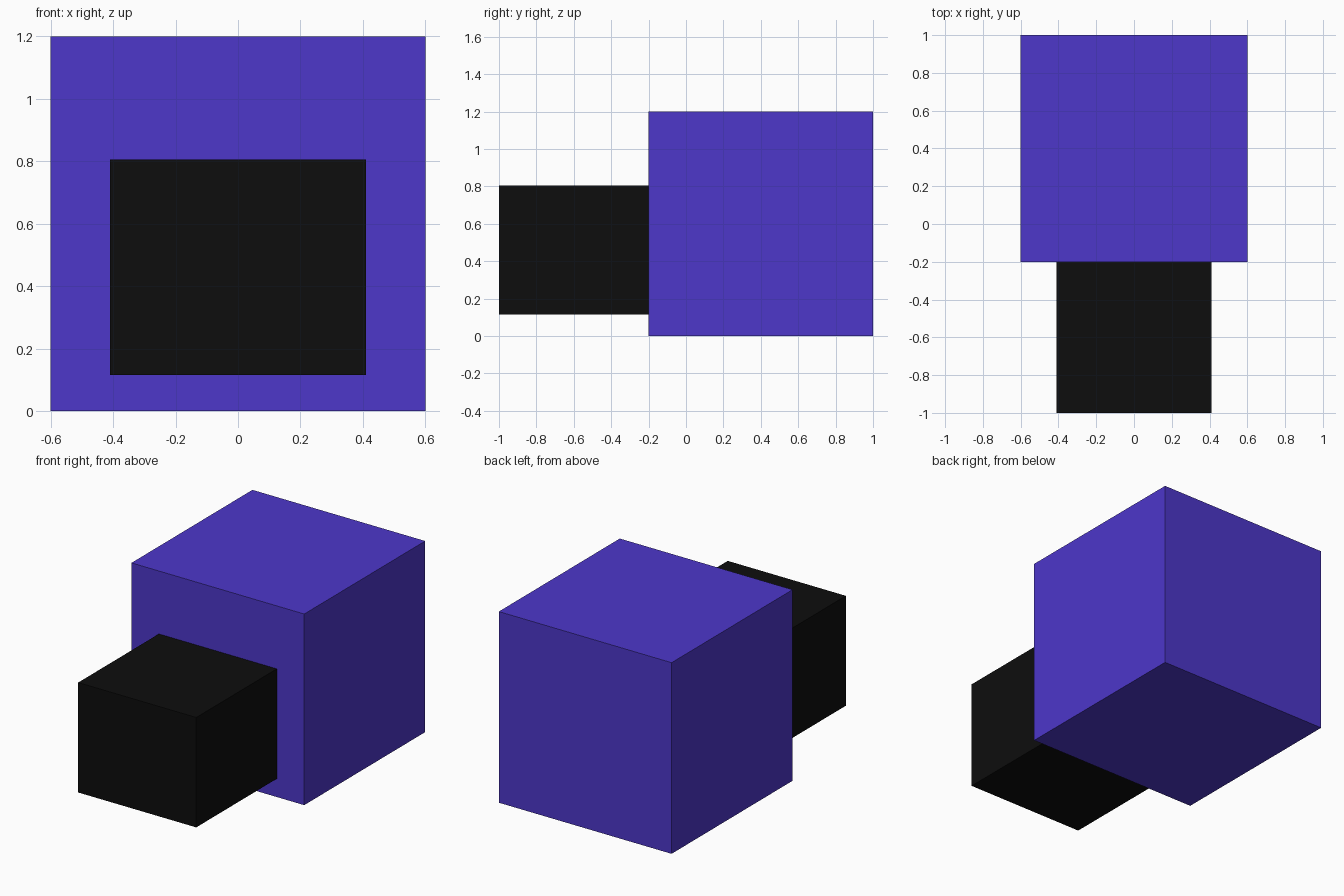
import bpy

if "Cube" in bpy.data.objects:
    bpy.data.objects.remove(bpy.data.objects["Cube"])


def material(name, rgb):
    mat = bpy.data.materials.new(name)
    mat.diffuse_color = (*rgb, 1.0)
    mat.use_nodes = True
    mat.node_tree.nodes["Principled BSDF"].inputs["Base Color"].default_value = mat.diffuse_color
    return mat


def box(name, low, high, mat):
    """Axis-aligned box between two corners."""
    centre = [(a + b) / 2 for a, b in zip(low, high)]
    bpy.ops.mesh.primitive_cube_add(size=1, location=centre)
    obj = bpy.context.object
    obj.name = name
    obj.scale = [b - a for a, b in zip(low, high)]
    bpy.ops.object.transform_apply(location=False, rotation=False, scale=True)
    obj.data.materials.append(mat)
    return obj


purple = material("purple", (0.074, 0.038, 0.59))
black = material("black", (0.004, 0.004, 0.004))

# Large cube at the back
box("main_block", (-0.6, -0.2, 0.0), (0.6, 1.0, 1.2), purple)

# Smaller dark block projecting from its front face
box("front_block", (-0.41, -1.0, 0.115), (0.41, -0.2, 0.805), black)
